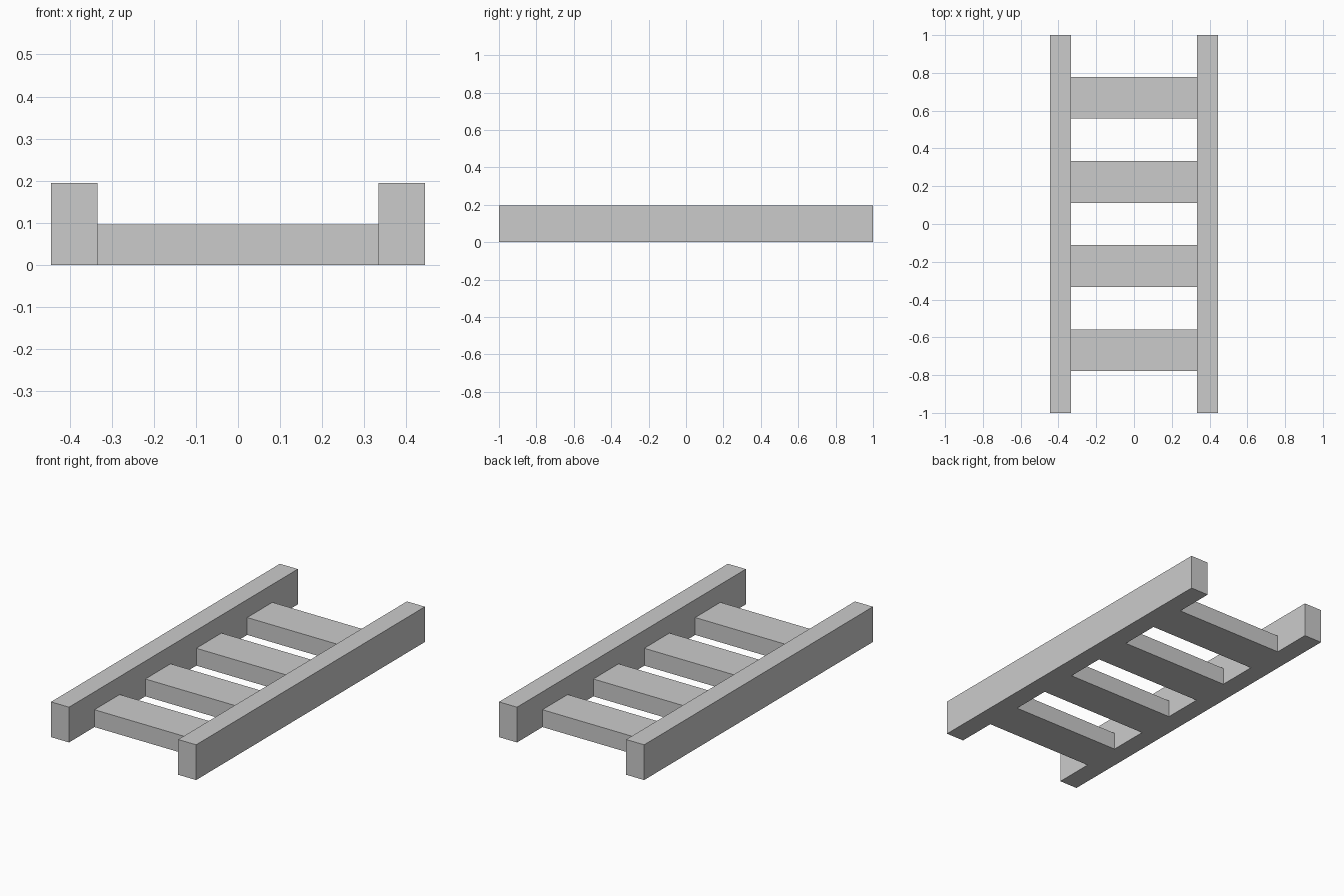
import bpy

if "Cube" in bpy.data.objects:
    bpy.data.objects.remove(bpy.data.objects["Cube"])


def box(name, center, size):
    bpy.ops.mesh.primitive_cube_add(size=1, location=center)
    obj = bpy.context.object
    obj.name = name
    obj.scale = size
    bpy.ops.object.transform_apply(location=False, rotation=False, scale=True)
    return obj


HALF_WIDTH = 0.444
INNER = 0.334
RAIL_HEIGHT = 0.195
RUNG_HEIGHT = 0.096
RUNG_DEPTH = 0.22
RUNG_SPACING = 0.445

# Long side rails
rail_width = HALF_WIDTH - INNER
for side, label in ((-1, "left"), (1, "right")):
    box(f"{label}_rail", (side * (HALF_WIDTH + INNER) / 2, 0, RAIL_HEIGHT / 2),
        (rail_width, 2, RAIL_HEIGHT))

# Flat rungs between the rails, flush with the underside
for i in range(4):
    box(f"rung_{i + 1}", (0, (i - 1.5) * RUNG_SPACING, RUNG_HEIGHT / 2),
        (2 * INNER, RUNG_DEPTH, RUNG_HEIGHT))
